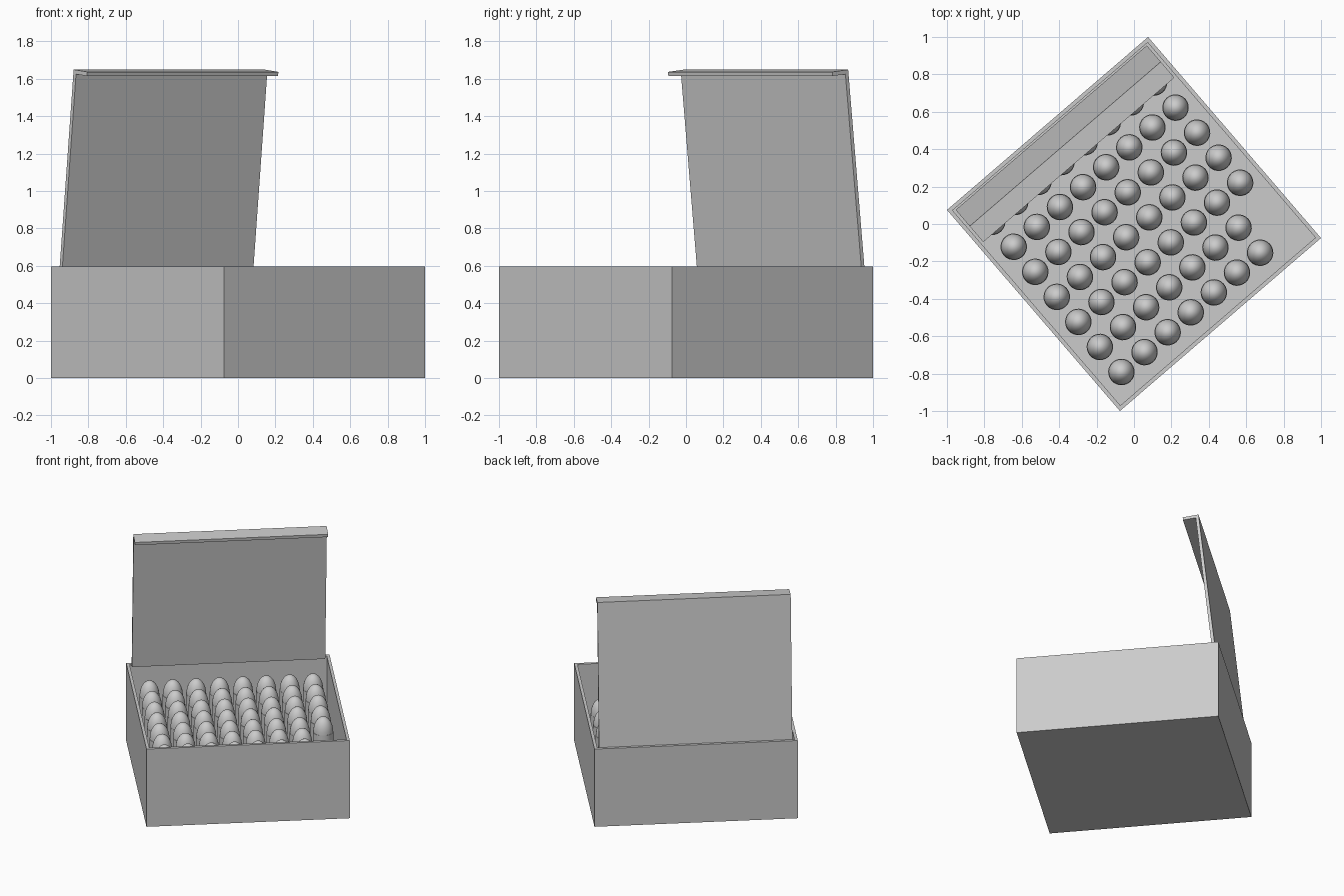
import bpy, bmesh, math
from mathutils import Matrix, Vector

if "Cube" in bpy.data.objects:
    bpy.data.objects.remove(bpy.data.objects["Cube"])

TURN = Matrix.Rotation(math.radians(40.7), 4, 'Z')   # whole box is turned on the ground
HALF, HEIGHT, WALL = 0.709, 0.595, 0.03


def add_object(name, mesh, matrix):
    ob = bpy.data.objects.new(name, mesh)
    bpy.context.collection.objects.link(ob)
    ob.matrix_world = TURN @ matrix
    return ob


def finish(bm, name):
    bmesh.ops.recalc_face_normals(bm, faces=bm.faces[:])
    mesh = bpy.data.meshes.new(name)
    bm.to_mesh(mesh)
    bm.free()
    return mesh


# open box: solid block, top inset and pushed down to leave thin walls
bm = bmesh.new()
bmesh.ops.create_cube(bm, size=1.0)
bmesh.ops.scale(bm, vec=(2 * HALF, 2 * HALF, HEIGHT), verts=bm.verts)
bmesh.ops.translate(bm, vec=(0, 0, HEIGHT / 2), verts=bm.verts)
top = max(bm.faces, key=lambda f: f.calc_center_median().z)
bmesh.ops.inset_individual(bm, faces=[top], thickness=WALL)
res = bmesh.ops.extrude_discrete_faces(bm, faces=[top])
bmesh.ops.translate(bm, vec=(0, 0, WALL - HEIGHT), verts=res['faces'][0].verts)
add_object("box", finish(bm, "box"), Matrix.Identity(4))

# lid: L-shaped section (panel and front lip) swept along its width, leaning forward
L, LIP, T, W = 1.065, 0.112, 0.022, 0.674
section = [(0, 0), (0, L), (-LIP, L), (-LIP, L - T), (-T, L - T), (-T, 0)]
bm = bmesh.new()
face = bm.faces.new([bm.verts.new((-W, y, z)) for y, z in section])
res = bmesh.ops.extrude_face_region(bm, geom=[face])
bmesh.ops.translate(bm, vec=(2 * W, 0, 0),
                    verts=[g for g in res['geom'] if isinstance(g, bmesh.types.BMVert)])
add_object("lid", finish(bm, "lid"),
           Matrix.Translation((0, 0.679, 0.59)) @ Matrix.Rotation(math.radians(6.2), 4, 'X'))

# round: straight casing with a domed tip, revolved from a profile
R, SEAM, TIP = 0.071, 0.436, 0.549
profile = [(0, WALL), (R, WALL), (R, SEAM), (R - 0.002, SEAM)]
for i in range(1, 9):
    a = i / 8 * math.pi / 2
    profile.append(((R - 0.002) * math.cos(a), SEAM + (TIP - SEAM) * math.sin(a)))
bm = bmesh.new()
vs = [bm.verts.new((r, 0, z)) for r, z in profile]
es = [bm.edges.new(p) for p in zip(vs, vs[1:])]
bmesh.ops.spin(bm, geom=vs + es, axis=(0, 0, 1), cent=(0, 0, 0), steps=24, angle=2 * math.pi)
bmesh.ops.remove_doubles(bm, verts=bm.verts, dist=0.0005)
round_mesh = finish(bm, "round")

# rows of rounds; two are missing from the front right corner
rounds = []
for row in range(7):
    for col in range(8):
        if col == 7 and row < 2:
            continue
        pos = Vector((-0.567 + col * 0.163, -0.556 + row * 0.1766, 0))
        rounds.append(add_object(f"round_{row}_{col}", round_mesh, Matrix.Translation(pos)))

# smooth domes, sharp rims (shared mesh)
bpy.ops.object.select_all(action='DESELECT')
rounds[0].select_set(True)
bpy.context.view_layer.objects.active = rounds[0]
bpy.ops.object.shade_smooth_by_angle(angle=math.radians(35))
